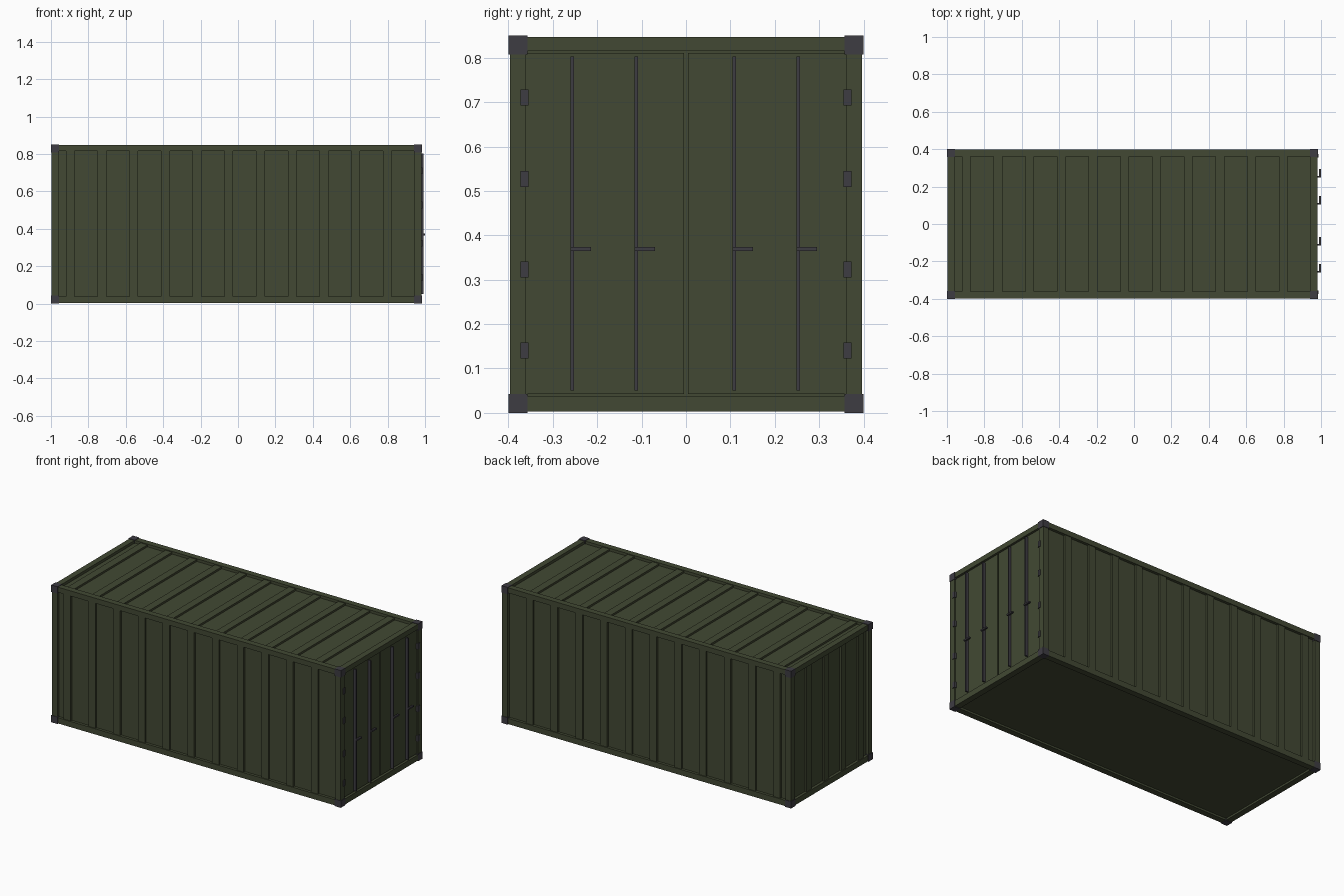
import bpy, bmesh
from mathutils import Vector

if "Cube" in bpy.data.objects:
    bpy.data.objects.remove(bpy.data.objects["Cube"])

X0, X1, Y, H = -1.0, 0.985, 0.4, 0.85   # outer box limits
F = 0.04                                # frame thickness
E = 0.003                               # castings stand proud by this much


def material(name, rgb):
    m = bpy.data.materials.new(name)
    m.diffuse_color = (*rgb, 1)
    m.use_nodes = True
    m.node_tree.nodes["Principled BSDF"].inputs["Base Color"].default_value = m.diffuse_color
    return m


GREEN = material("olive green paint", (0.054, 0.066, 0.033))
STEEL = material("dark grey steel", (0.048, 0.045, 0.055))


def boxes(name, spans, mat):
    """One object made of boxes given as (x0, x1, y0, y1, z0, z1)."""
    bm = bmesh.new()
    for x0, x1, y0, y1, z0, z1 in spans:
        lo, hi = Vector((x0, y0, z0)), Vector((x1, y1, z1))
        for v in bmesh.ops.create_cube(bm, size=1)["verts"]:
            v.co = (lo + hi) / 2 + Vector(a * b for a, b in zip(v.co, hi - lo))
    me = bpy.data.meshes.new(name)
    bm.to_mesh(me)
    bm.free()
    me.materials.append(mat)
    ob = bpy.data.objects.new(name, me)
    bpy.context.collection.objects.link(ob)
    return ob


def both(a, b):
    """A span along y and its mirror."""
    return ((a, b), (-b, -a))


# Closed body: recessed wall, roof and floor panels
boxes("wall_panels", [(X0 + 0.02, X1 - 0.02, -Y + 0.02, Y - 0.02, 0.015, H - 0.02)], GREEN)

# Frame: long rails, end rails and corner posts
xa, xb, ya, za, zb = X0 + E, X1 - E, Y - E, E, H - E
levels = ((za, 0.038), (H - 0.035, zb))
boxes("long_rails", [(X0 + F, X1 - F, *s, *z) for z in levels for s in both(Y - F, ya)], GREEN)
ends = ((xa, X0 + F), (X1 - F, xb))
boxes("end_rails", [(*e, -Y + F, Y - F, *z) for z in levels for e in ends], GREEN)
boxes("corner_posts", [(*e, *s, F, H - F) for e in ends for s in both(Y - F, ya)], GREEN)

# Corner castings
C = 0.043
boxes("corner_castings", [(*e, *s, *z) for e in ((X0, X0 + C), (X1 - C, X1))
                          for s in both(Y - C, Y) for z in ((0, C), (H - C, H))], STEEL)

# Pressed ribs on sides, roof and closed end
P, W, D = 0.1695, 0.047, 0.008
xs = [-0.92 + i * P for i in range(11)]
boxes("side_ribs", [(x, x + W, *s, 0.038, H - 0.035) for x in xs
                    for s in both(Y - 0.025, Y - D)], GREEN)
boxes("roof_ribs", [(x, x + W, -Y + F, Y - F, H - 0.025, H - D) for x in xs], GREEN)
boxes("end_ribs", [(X0 + D, X0 + 0.025, y, y + W, 0.038, H - 0.035)
                   for y in [-0.32 + i * P for i in range(4)]], GREEN)

# Double doors
boxes("doors", [(X1 - 0.03, X1 - 0.012, *s, 0.043, 0.811) for s in both(0.004, 0.361)], GREEN)

# Locking bars with handles
bars = (-0.256, -0.112, 0.109, 0.253)
boxes("locking_bars", [(X1 - 0.013, X1 + 0.006, y - 0.004, y + 0.004, 0.05, 0.803)
                       for y in bars], STEEL)
boxes("bar_handles", [(X1 + 0.004, 1.0, y - 0.004, y + 0.042, 0.365, 0.374)
                      for y in bars], STEEL)

# Door hinges
boxes("door_hinges", [(X1 - 0.014, X1 + 0.001, *s, z - 0.018, z + 0.018)
                      for z in (0.14, 0.323, 0.527, 0.71) for s in both(0.355, 0.373)], STEEL)
